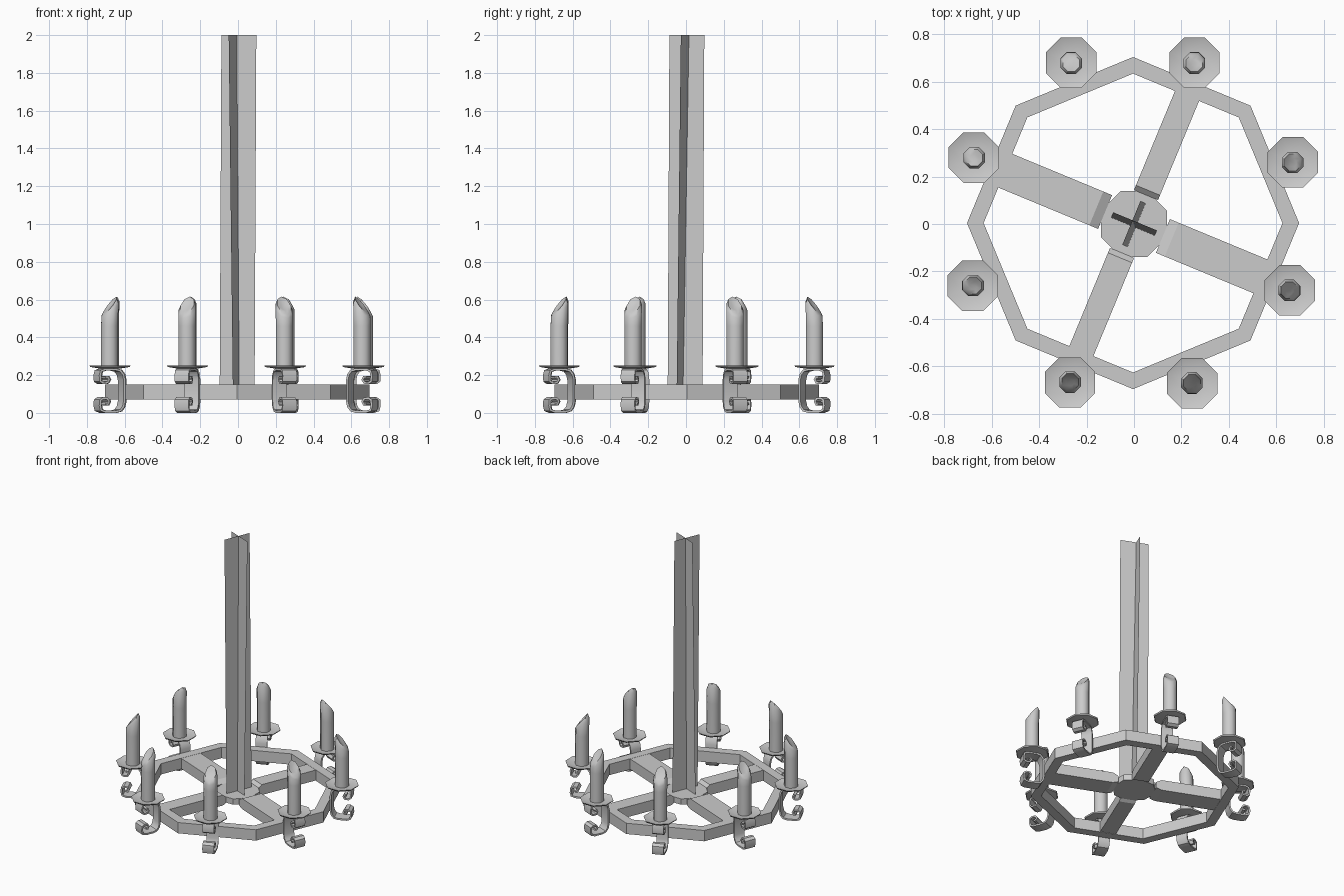
import bpy, bmesh
from math import sin, cos, pi, radians
from mathutils import Matrix, Vector

if "Cube" in bpy.data.objects:
    bpy.data.objects.remove(bpy.data.objects["Cube"])


def make(name, verts, faces, smooth=None, matrix=None):
    me = bpy.data.meshes.new(name)
    me.from_pydata(verts, [], faces)
    bm = bmesh.new()
    bm.from_mesh(me)
    bmesh.ops.recalc_face_normals(bm, faces=bm.faces)
    bm.to_mesh(me)
    bm.free()
    ob = bpy.data.objects.new(name, me)
    bpy.context.collection.objects.link(ob)
    if matrix:
        ob.matrix_world = matrix
    if smooth:
        bpy.context.view_layer.objects.active = ob
        bpy.ops.object.select_all(action='DESELECT')
        ob.select_set(True)
        bpy.ops.object.shade_smooth_by_angle(angle=radians(smooth))
    return ob


def ring(r, z, phase=0.0, n=8):
    return [(r * cos(phase + 2 * pi * i / n), r * sin(phase + 2 * pi * i / n), z) for i in range(n)]


def bridge(loops, n=8, closed=False):
    count = loops if closed else loops - 1
    return [(a * n + i, a * n + (i + 1) % n, ((a + 1) % loops) * n + (i + 1) % n, ((a + 1) % loops) * n + i)
            for a in range(count) for i in range(n)]


# octagonal wheel rim
rim = ring(.7, .07) + ring(.7, .15) + ring(.63, .15) + ring(.63, .07)
make("wheel_rim", rim, bridge(4, closed=True), matrix=Matrix.Translation((-.004, .004, 0)))

# hub, thinner than the spokes
hub = ring(.15, .085, pi / 8) + ring(.15, .128, pi / 8)
make("hub", hub, bridge(2) + [tuple(range(8)), tuple(range(8, 16))])

# four spokes with a ramp down to the hub, alternating wide and narrow
for k, half in enumerate((.055, .077, .055, .077)):
    ramp = .04 if half > .06 else .022
    sections = [(.132, .085, .128), (.132 + ramp, .072, .149), (.63, .072, .149)]
    v = [(r, y, z) for r, lo, hi in sections
         for y, z in ((-half, lo), (half, lo), (half, hi), (-half, hi))]
    f = bridge(3, 4) + [(0, 1, 2, 3), (8, 9, 10, 11)]
    make("spoke", v, f, matrix=Matrix.Rotation(radians(67.5 + 90 * k), 4, 'Z'))

# hanging post: two crossed, slightly leaning sheets
for k, lean in enumerate((.012, .012)):
    v = [(-.1, -lean, .125), (.1, -lean, .125), (.1, lean, 2), (-.1, lean, 2)]
    make("post_sheet", v, [(0, 1, 2, 3)], matrix=Matrix.Rotation(radians(-22.5 + 90 * k), 4, 'Z'))

# scroll bracket profile: (outward offset from candle, height from middle)
half_scroll = [(-.07, .055), (-.063, .085), (-.047, .105), (-.02, .112), (.04, .112), (.064, .104), (.07, .08),
               (.068, .05), (.052, .04), (.028, .042), (.018, .058), (.026, .073), (.04, .07)]
path = [Vector((x, -z)) for x, z in reversed(half_scroll)] + [Vector(p) for p in half_scroll]


def strap(matrix, half=.04, thick=.006):
    v = []
    for i, p in enumerate(path):
        t = (path[min(i + 1, len(path) - 1)] - path[max(i - 1, 0)]).normalized()
        nrm = Vector((-t.y, t.x)) * thick
        for s, y in ((1, -half), (1, half), (-1, half), (-1, -half)):
            q = p + nrm * s
            v.append((q.x, y, q.y + .118))
    m = len(path)
    make("scroll_bracket", v, bridge(m, 4) + [(0, 1, 2, 3), tuple(range(4 * m - 4, 4 * m))], 35, matrix)


def candle(matrix):
    # slanted top, high on the inner side
    v = ring(.048, .238) + ring(.048, .46)
    for r, base, slope in ((.049, .545, .9), (.038, .568, 1.25), (.018, .56, 1.0)):
        v += [(x - .002, y, base - slope * x) for x, y, z in ring(r, 0)]
    n = len(v)
    make("candle", v, bridge(5) + [tuple(range(8)), tuple(range(n - 8, n))], 50, matrix)


def pan(matrix):
    v = ring(.05, .234) + ring(.11, .243) + ring(.115, .252) + ring(.108, .249) + ring(.05, .242)
    make("drip_pan", v, bridge(5) + [tuple(range(8)), tuple(range(32, 40))], 50, matrix)


# eight candle holders around the rim
spots = [(.67, .26), (.255, .68), (-.265, .68), (-.675, .28),
         (-.68, -.26), (-.27, -.668), (.245, -.672), (.657, -.28)]
for k, (x, y) in enumerate(spots):
    m = Matrix.Translation((x, y, 0)) @ Matrix.Rotation(radians(22.5 + 45 * k), 4, 'Z')
    strap(m)
    pan(m)
    candle(m)
